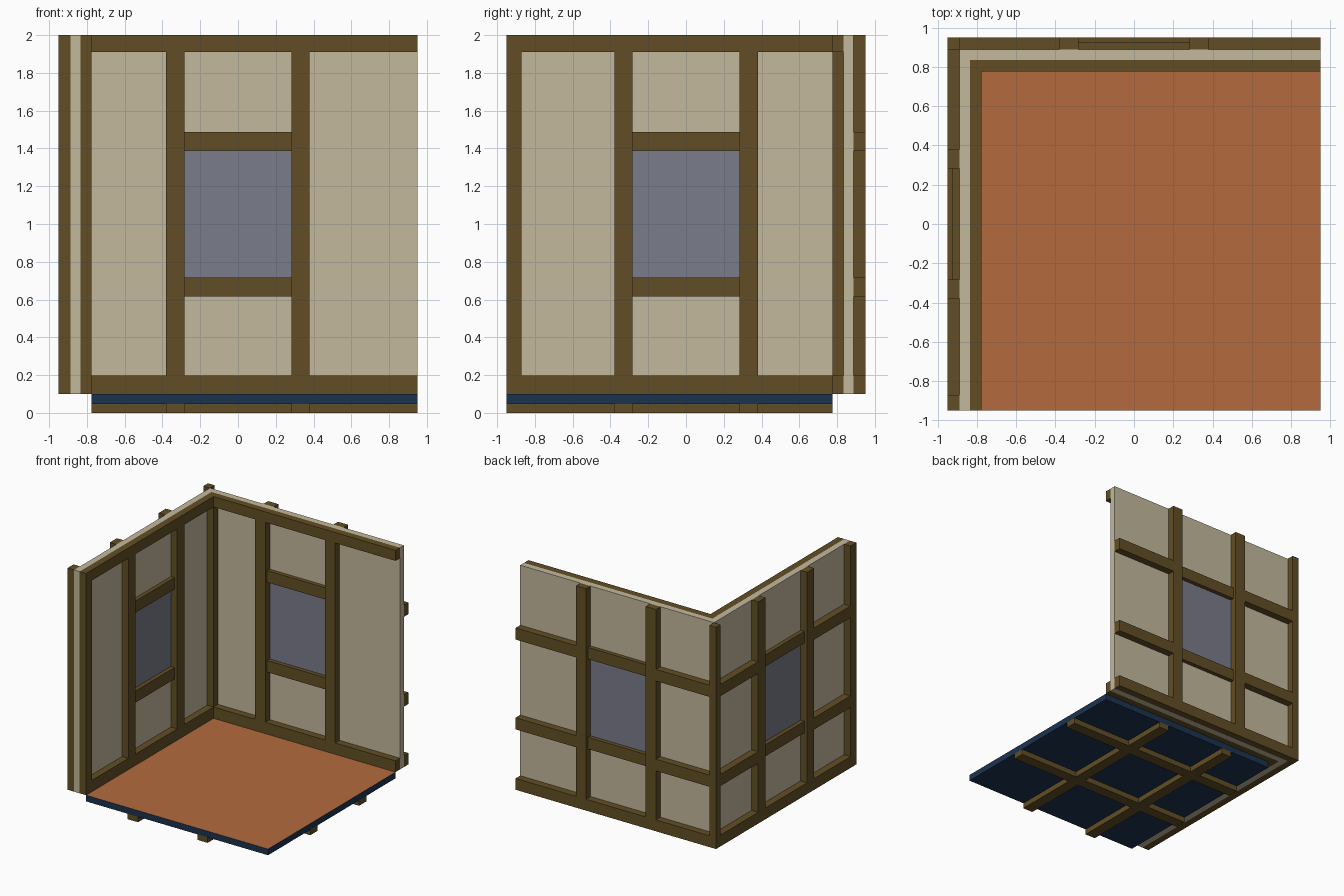
import bpy

if "Cube" in bpy.data.objects:
    bpy.data.objects.remove(bpy.data.objects["Cube"])


def material(name, rgb):
    m = bpy.data.materials.new(name)
    m.diffuse_color = (*rgb, 1)
    m.use_nodes = True
    m.node_tree.nodes["Principled BSDF"].inputs["Base Color"].default_value = m.diffuse_color
    return m


WOOD = material("wood", (0.122, 0.076, 0.018))
PLASTER = material("plaster", (0.55, 0.485, 0.337))
GLASS = material("glass", (0.195, 0.202, 0.254))
NAVY = material("floor_base", (0.0103, 0.034, 0.08))
ORANGE = material("floor_top", (0.456, 0.147, 0.048))


def box(name, x, y, z, mat):
    """Box from (min, max) ranges on each axis."""
    bpy.ops.mesh.primitive_cube_add(size=1, location=[sum(r) / 2 for r in (x, y, z)])
    ob = bpy.context.object
    ob.name = name
    ob.scale = [r[1] - r[0] for r in (x, y, z)]
    bpy.ops.object.transform_apply(location=False, rotation=False, scale=True)
    ob.data.materials.append(mat)
    return ob


# Shared layout: u runs along a wall away from the corner, d is the depth outward
END = 0.95
IN, FACE_IN, FACE_OUT, OUT = 0.775, 0.835, 0.888, 0.95
STUDS = [(-0.38, -0.283), (0.283, 0.378)]
WINDOW = (-0.283, 0.283)
SILL, LINTEL = (0.617, 0.717), (1.387, 1.487)
BASE, TOP = (0.1, 0.197), (1.91, 2.0)
FULL = (0.1, 2.0)


def wall(side, part, u, d, z, mat):
    """Place a part on the back wall, or mirrored onto the left wall."""
    name = f"{side}_{part}"
    if side == "back":
        return box(name, u, d, z, mat)
    return box(name, (-d[1], -d[0]), (-u[1], -u[0]), z, mat)


for side in ("back", "left"):
    stop = END if side == "back" else 0.87
    core = (FACE_IN, FACE_OUT)
    start = -FACE_OUT if side == "back" else -FACE_IN
    # Plaster panels around the window, and the pane
    wall(side, "panel_corner", (start, WINDOW[0]), core, FULL, PLASTER)
    wall(side, "panel_end", (WINDOW[1], END), core, FULL, PLASTER)
    wall(side, "panel_below", WINDOW, core, (0.1, SILL[1]), PLASTER)
    wall(side, "panel_above", WINDOW, core, (LINTEL[0], 2.0), PLASTER)
    wall(side, "window_pane", WINDOW, core, (SILL[1], LINTEL[0]), GLASS)

    # Inside timber: rails, studs and window frame
    inner = (IN, FACE_IN)
    for label, z in (("base_rail", BASE), ("top_rail", TOP)):
        wall(side, "inner_" + label, (-IN, stop), inner, z, WOOD)
    for u in STUDS:
        wall(side, "inner_stud", u, inner, (BASE[1], TOP[0]), WOOD)
    for label, z in (("sill", SILL), ("lintel", LINTEL)):
        wall(side, "inner_" + label, WINDOW, (FACE_IN - 0.035, FACE_IN), z, WOOD)
        wall(side, "outer_" + label, WINDOW, (FACE_OUT, 0.923), z, WOOD)

    # Outside timber: studs, with rails between them
    outer = (FACE_OUT, OUT)
    for u in STUDS:
        wall(side, "outer_stud", u, outer, FULL, WOOD)
    for u in ((-FACE_OUT, STUDS[0][0]), (STUDS[1][1], stop)):
        for z in (BASE, SILL, LINTEL):
            wall(side, "outer_rail", u, outer, z, WOOD)
    wall(side, "outer_rail", WINDOW, outer, BASE, WOOD)

# End posts on the front edge of the left wall
for d in ((IN, FACE_IN), (FACE_OUT, OUT)):
    wall("left", "end_post", (0.87, END), d, FULL, WOOD)

# Corner posts
box("inner_corner_post", (-FACE_IN, -IN), (IN, FACE_IN), FULL, WOOD)
box("outer_corner_post", (-OUT, -FACE_OUT), (FACE_OUT, OUT), FULL, WOOD)

# Floor slab with a coloured top face
floor = box("floor", (-IN, END), (-END, IN), (0.047, 0.1), NAVY)
floor.data.materials.append(ORANGE)
for p in floor.data.polygons:
    if p.normal.z > 0.5:
        p.material_index = 1

# Joists crossing under the floor
JOIST_Z = (0.0, 0.047)
for u in STUDS:
    box("floor_joist", u, (-END, IN), JOIST_Z, WOOD)
    for x in ((-IN, STUDS[0][0]), WINDOW, (STUDS[1][1], END)):
        box("floor_cross_joist", x, (-u[1], -u[0]), JOIST_Z, WOOD)
